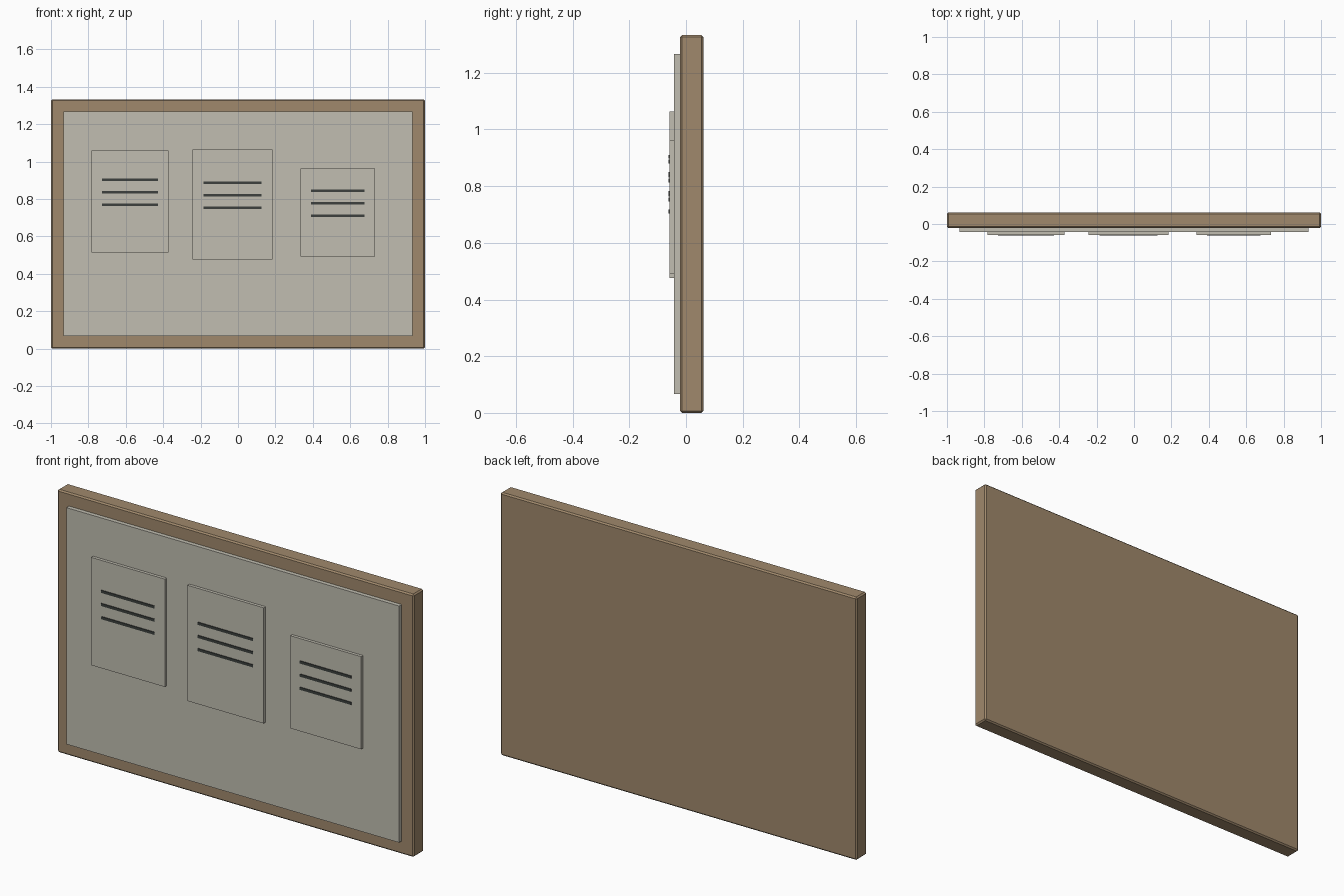
import bpy

if "Cube" in bpy.data.objects:
    bpy.data.objects.remove(bpy.data.objects["Cube"])


def material(name, rgb):
    m = bpy.data.materials.new(name)
    m.diffuse_color = (*rgb, 1)
    m.use_nodes = True
    m.node_tree.nodes["Principled BSDF"].inputs["Base Color"].default_value = m.diffuse_color
    return m


WOOD = material("brown_wood", (0.352, 0.250, 0.150))
PALE = material("pale_grey", (0.533, 0.515, 0.440))
INK = material("dark_ink", (0.045, 0.051, 0.048))


def box(name, x, z, w, h, y0, y1, mat):
    """Box centred on x, z and spanning y0..y1."""
    bpy.ops.mesh.primitive_cube_add(size=1, location=(x, (y0 + y1) / 2, z))
    ob = bpy.context.object
    ob.name = name
    ob.scale = (w, y1 - y0, h)
    bpy.ops.object.transform_apply(location=False, rotation=False, scale=True)
    ob.data.materials.append(mat)
    return ob


MID = 0.6667

# Wooden backing with chamfered edges
frame = box("wooden_frame", 0, MID, 2.0, 2 * MID, -0.021, 0.061, WOOD)
bevel = frame.modifiers.new("edge_chamfer", 'BEVEL')
bevel.width = 0.007
bevel.segments = 1

# Pale notice surface
box("board_surface", 0, MID, 1.867, 1.2, -0.042, -0.020, PALE)

# Pinned sheets, each with three ruled lines: centre x, centre z, width, height
sheets = [(-0.577, 0.787, 0.413, 0.547),
          (-0.029, 0.770, 0.427, 0.587),
          (0.533, 0.727, 0.397, 0.470)]
for i, (x, z, w, h) in enumerate(sheets, 1):
    box(f"paper_sheet_{i}", x, z, w, h, -0.0575, -0.041, PALE)
    for j in range(3):
        box(f"text_line_{i}_{j + 1}", x, z + 0.05 + (1 - j) * 0.0667,
            w * 0.725, 0.0135, -0.061, -0.055, INK)
